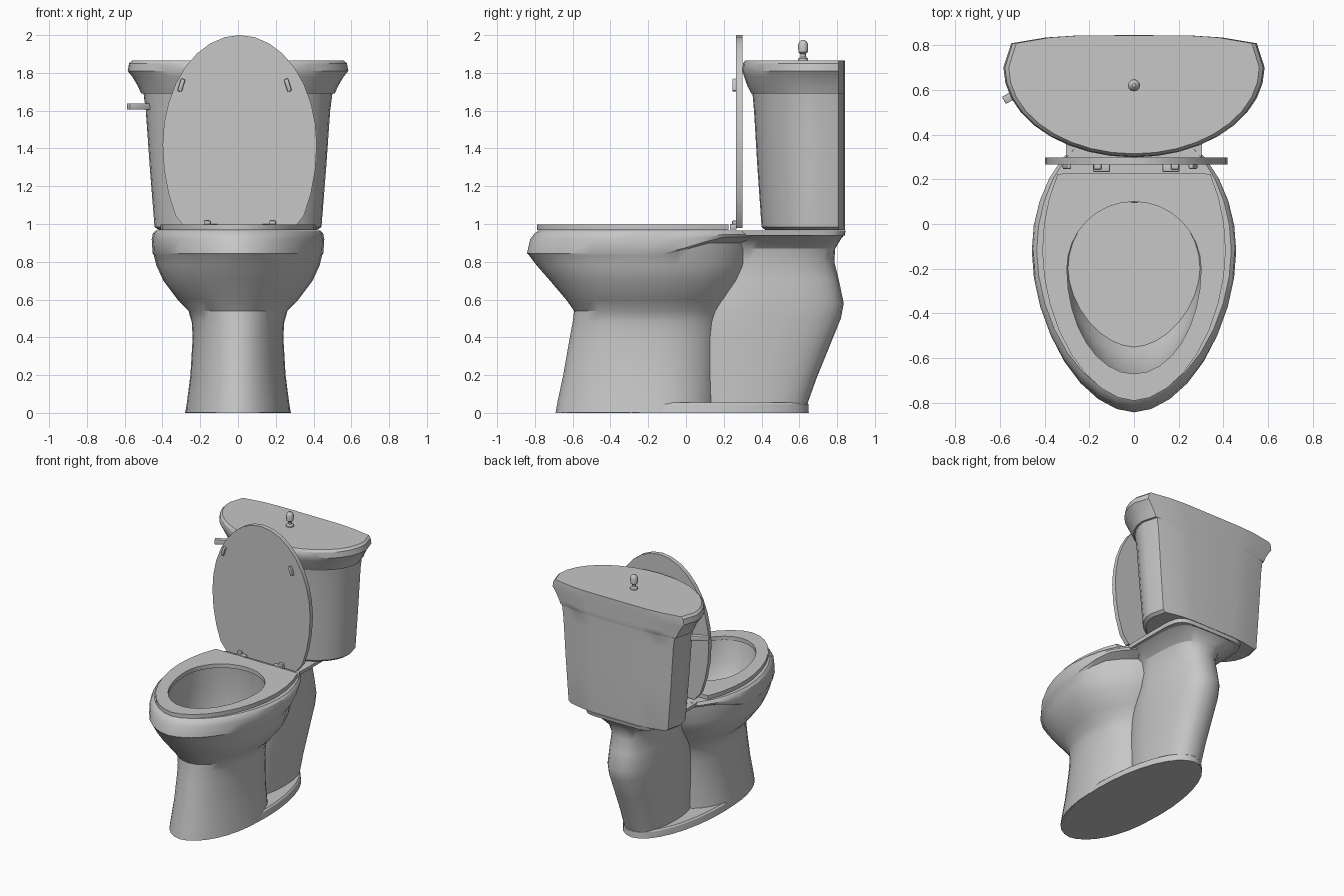
import bpy, bmesh, math
from mathutils import Matrix, Vector

if "Cube" in bpy.data.objects:
    bpy.data.objects.remove(bpy.data.objects["Cube"])

mat = bpy.data.materials.new("grey_porcelain")
mat.diffuse_color = (0.57, 0.57, 0.57, 1)
mat.use_nodes = True
mat.node_tree.nodes["Principled BSDF"].inputs["Base Color"].default_value = mat.diffuse_color


def finish(name, bm, matrix=None, angle=32):
    bmesh.ops.remove_doubles(bm, verts=bm.verts, dist=0.0002)
    bmesh.ops.recalc_face_normals(bm, faces=bm.faces)
    me = bpy.data.meshes.new(name)
    bm.to_mesh(me)
    bm.free()
    if matrix:
        me.transform(matrix)
    me.materials.append(mat)
    ob = bpy.data.objects.new(name, me)
    bpy.context.collection.objects.link(ob)
    bpy.ops.object.select_all(action='DESELECT')
    ob.select_set(True)
    bpy.context.view_layer.objects.active = ob
    bpy.ops.object.shade_smooth_by_angle(angle=math.radians(angle))
    return ob


def loft(name, rings, closed=False, matrix=None, angle=32):
    """Skin a stack of rings; cap both ends, or join last to first."""
    bm = bmesh.new()
    vs = [[bm.verts.new(p) for p in r] for r in rings]
    n = len(vs[0])
    pairs = list(zip(vs, vs[1:])) + ([(vs[-1], vs[0])] if closed else [])
    for a, b in pairs:
        for i in range(n):
            j = (i + 1) % n
            bm.faces.new((a[i], a[j], b[j], b[i]))
    if not closed:
        bm.faces.new(vs[0][::-1])
        bm.faces.new(vs[-1])
    return finish(name, bm, matrix, angle)


def egg(z, yf, yb, w, yc, ef=2.0, eb=2.0, cut=9, n=32):
    """Egg outline: front tip yf, back tip yb, half width w at yc."""
    pts = []
    for i in range(n):
        a = 2 * math.pi * i / n
        s, c = math.sin(a), math.cos(a)
        e = ef if s < 0 else eb
        x = math.copysign(abs(c) ** (2 / e), c) * w
        y = abs(s) ** (2 / e)
        y = yc + (y * (yb - yc) if s >= 0 else y * (yf - yc))
        pts.append((x, min(y, cut), z))
    return pts


def lift(ring, base, top):
    """Raise the back of a rim ring so its underside sweeps up to the shelf."""
    return [(x, y, max(z, min(top, base + .3 * max(0, y + .1)))) for x, y, z in ring]


def box(name, loc, size, rot=(0, 0, 0), bevel=0.0):
    bm = bmesh.new()
    bmesh.ops.create_cube(bm, size=1)
    bmesh.ops.scale(bm, vec=size, verts=bm.verts)
    if bevel:
        bmesh.ops.bevel(bm, geom=bm.edges[:], offset=bevel, segments=2, affect='EDGES', profile=0.5)
    m = Matrix.Translation(loc)
    for ang, ax in zip(rot, "XYZ"):
        m = m @ Matrix.Rotation(ang, 4, ax)
    return finish(name, bm, m)


# Foot plate
loft("foot_plate", [egg(0, -.69, .65, .28, -.05), egg(.045, -.675, .648, .272, -.05),
                    egg(.055, -.66, .64, .262, -.05)])

# Bowl and front pedestal: outside going up, over the rim, then down the inside
loft("bowl", [
    egg(.002, -.69, .17, .278, -.15),
    egg(.06, -.68, .17, .270, -.15),
    egg(.20, -.65, .17, .252, -.15),
    egg(.40, -.615, .18, .240, -.15),
    egg(.48, -.60, .19, .245, -.15),
    egg(.54, -.592, .21, .262, -.15),
    egg(.60, -.635, .24, .32, -.15),
    egg(.70, -.72, .30, .395, -.14),
    egg(.78, -.79, .35, .432, -.13, 1.9, 1.8),
    lift(egg(.835, -.832, .37, .446, -.12, 1.85, 1.7), .835, .90),
    lift(egg(.845, -.842, .45, .452, -.12, 1.85), .845, .93),
    lift(egg(.92, -.825, .46, .457, -.12, 1.85), .87, .945),
    egg(.952, -.80, .46, .45, -.12, 1.85),
    egg(.966, -.78, .46, .435, -.12, 1.85),
    egg(.966, -.68, .11, .31, -.20),
    egg(.92, -.67, .115, .31, -.20),
    egg(.80, -.64, .12, .312, -.20),
    egg(.70, -.59, .12, .305, -.20),
    egg(.64, -.55, .115, .295, -.20, 1.8),
])

# Rear trapway column
loft("trapway", [
    egg(.04, .0, .64, .155, .32, 2, 2.5),
    egg(.18, .0, .69, .16, .34, 2, 2.5),
    egg(.34, .0, .755, .17, .36, 2, 2.5),
    egg(.50, .02, .82, .18, .38, 2, 2.5),
    egg(.58, .05, .835, .183, .38, 2, 2.5),
    egg(.70, .14, .81, .18, .38, 2, 2.5),
    egg(.80, .15, .785, .175, .38, 2, 2.5),
    egg(.87, .15, .79, .19, .38, 2, 3),
    egg(.92, .15, .82, .24, .38, 2, 4),
    egg(.945, .15, .84, .29, .38, 2, 5),
])

# Shelf that carries the tank
loft("tank_shelf", [egg(.938, .13, .84, .30, .4, 4, 7), egg(.965, .13, .845, .305, .4, 4, 7)])

# Seat ring with a straight back edge
out = dict(yf=-.79, yb=.50, w=.41, yc=-.12, ef=1.85, cut=.225)
hole = dict(yf=-.67, yb=.10, w=.30, yc=-.20)
loft("seat", [egg(.968, **out), egg(.998, **out), egg(.998, **hole), egg(.968, **hole)], closed=True)

# Raised lid: the outline is drawn flat, then stood upright
stand = Matrix.Translation((.009, .27, 0)) @ Matrix(((1, 0, 0, 0), (0, 0, 1, 0), (0, -1, 0, 0), (0, 0, 0, 1)))
lid = dict(yf=-2.0, yb=-.74, w=.408, yc=-1.42, cut=-.98)
loft("lid", [egg(-.005, **lid), egg(.028, **lid)], matrix=stand)

for side, tag in ((-1, "left"), (1, "right")):
    # Lid bumpers and seat hinges
    box("lid_bumper_" + tag, (-.018 + side * .282, .257, 1.735), (.024, .024, .07),
        (0, -side * .3, 0), .008)
    x = .01 + side * .155
    box("hinge_foot_" + tag, (x, .25, .985), (.075, .035, .03), (0, 0, 0), .005)
    box("hinge_arm_" + tag, (x + side * .018, .256, 1.0), (.035, .024, .035), (0, 0, 0), .005)


# Tank: half-ellipse front, narrow chamfered sides and a nearly flat back
def tank_ring(z, w, yf, yc=.70, k=18):
    pts = [(w * math.cos(a), yc + (yc - yf) * math.sin(a), z)
           for a in (-math.pi * i / k for i in range(k + 1))]
    back = ((.94, .808), (.67, .834), (.43, .843))
    return pts + [(-x * w, y, z) for x, y in back] + [(x * w, y, z) for x, y in back[::-1]]


loft("tank", [tank_ring(z, w, yf) for z, w, yf in (
    (.968, .42, .42), (.985, .442, .40), (1.30, .467, .378), (1.60, .488, .36), (1.69, .50, .352),
    (1.692, .513, .345), (1.73, .53, .325), (1.78, .56, .308), (1.81, .584, .298),
    (1.85, .577, .302), (1.866, .56, .314))])

# Pull knob on top of the tank
loft("tank_knob", [[(r * math.cos(math.tau * i / 12), .62 + r * math.sin(math.tau * i / 12), z)
                    for i in range(12)] for z, r in (
    (1.86, .028), (1.875, .026), (1.885, .014), (1.90, .014), (1.91, .025), (1.95, .027),
    (1.965, .02), (1.975, .008))])

# Flush lever on the tank's left side
box("flush_lever", (-.525, .585, 1.622), (.13, .036, .034), (0, 0, math.radians(30)), .004)
